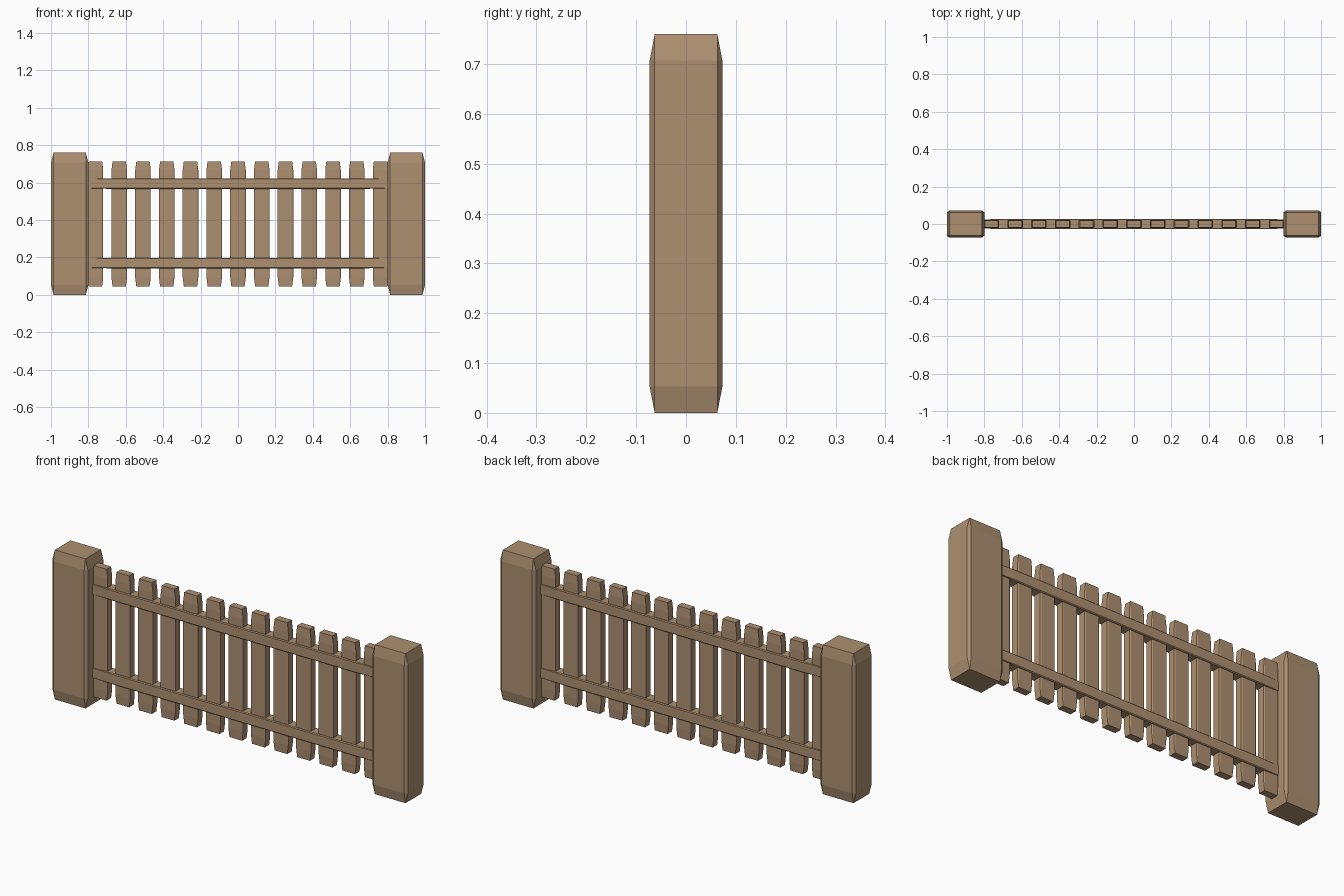
import bpy
import bmesh
from mathutils import Matrix, Vector

cube = bpy.data.objects.get("Cube")
if cube:
    bpy.data.objects.remove(cube, do_unlink=True)

wood = bpy.data.materials.new("warm_wood")
wood.use_nodes = True
colour = (0.42, 0.28, 0.165, 1)
wood.diffuse_color = colour
wood.node_tree.nodes["Principled BSDF"].inputs["Base Color"].default_value = colour


def chamfered_block(name, centre, size, chamfer=0.07):
    """Chamfer a unit cube, then stretch it so the chamfer follows each dimension."""
    bm = bmesh.new()
    bmesh.ops.create_cube(bm, size=1)
    bmesh.ops.bevel(bm, geom=bm.edges[:], offset=chamfer, segments=1,
                    profile=0.5, affect='EDGES')
    bmesh.ops.transform(bm, matrix=Matrix.Diagonal(Vector(size)).to_4x4(),
                        verts=bm.verts)
    mesh = bpy.data.meshes.new(name)
    bm.to_mesh(mesh)
    bm.free()
    mesh.materials.append(wood)
    obj = bpy.data.objects.new(name, mesh)
    obj.location = centre
    bpy.context.collection.objects.link(obj)
    return obj


# End posts
for side, x in (("left", 0.9), ("right", -0.9)):
    chamfered_block(f"{side}_post", (x, 0, 0.38), (0.2, 0.146, 0.76))

# Horizontal rails
for level, z in (("lower", 0.17), ("upper", 0.595)):
    chamfered_block(f"{level}_rail", (0, 0, z), (1.61, 0.056, 0.056))

# Evenly spaced slats
slats = 13
for i in range(slats):
    x = (i - (slats - 1) / 2) * 0.127
    chamfered_block(f"slat_{i + 1}", (x, 0, 0.38), (0.083, 0.042, 0.668))
